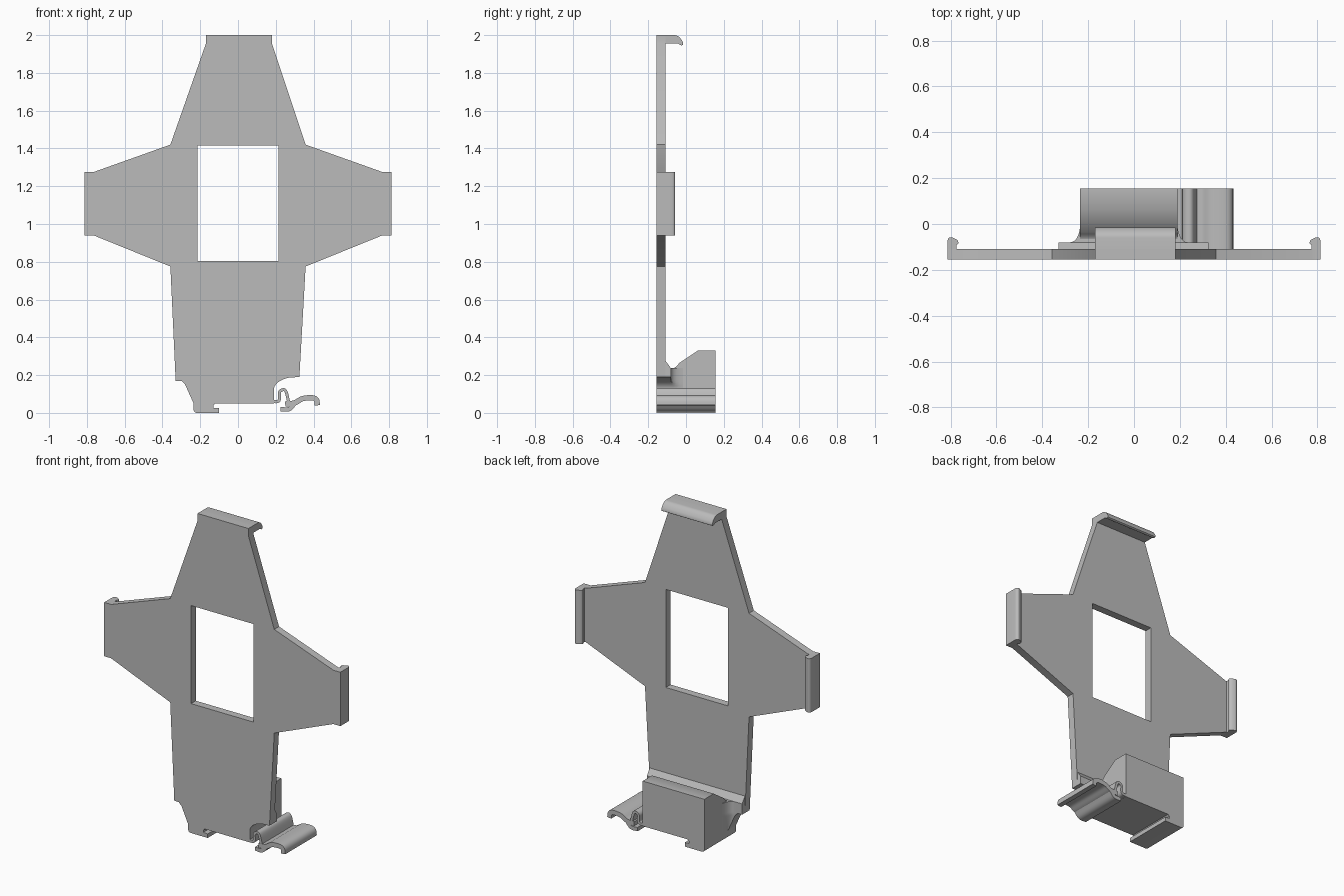
import bpy, bmesh, math
from mathutils import Vector

cube = bpy.data.objects.get("Cube")
if cube:
    bpy.data.objects.remove(cube, do_unlink=True)

grey = bpy.data.materials.new("plain grey plastic")
grey.use_nodes = True
grey.diffuse_color = (0.5, 0.5, 0.5, 1)
grey.node_tree.nodes["Principled BSDF"].inputs["Base Color"].default_value = grey.diffuse_color

# Main planes shared by the parts
HEIGHT = 2
FRONT, PLATE_BACK, PAD_BACK, BACK = -0.155, -0.108, -0.08, 0.155
INSIDE = (FRONT + PLATE_BACK) / 2
BLOCK_LEFT, BLOCK_RIGHT, BLOCK_BASE, BLOCK_TOP = -0.235, 0.19, 0.05, 0.33
ARM_REACH, ARM_LOW, ARM_HIGH = 0.813, 0.94, 1.275
LIP_LEFT, LIP_RIGHT = -0.17, 0.18


def select(obj):
    bpy.ops.object.select_all(action='DESELECT')
    obj.select_set(True)
    bpy.context.view_layer.objects.active = obj


def loft(name, rings):
    """Skin a closed solid through rings of matching 3D points."""
    bm = bmesh.new()
    loops = [[bm.verts.new(point) for point in ring] for ring in rings]
    for near, far in zip(loops, loops[1:]):
        for i in range(len(near)):
            bm.faces.new((near[i - 1], near[i], far[i], far[i - 1]))
    bm.faces.new(loops[0])
    bm.faces.new(loops[-1])
    bmesh.ops.remove_doubles(bm, verts=bm.verts, dist=0.0005)
    bmesh.ops.recalc_face_normals(bm, faces=bm.faces)
    mesh = bpy.data.meshes.new(name)
    bm.to_mesh(mesh)
    bm.free()
    mesh.materials.append(grey)
    obj = bpy.data.objects.new(name, mesh)
    bpy.context.collection.objects.link(obj)
    select(obj)
    bpy.ops.object.shade_smooth_by_angle(angle=math.radians(35))
    return obj


def prism(name, profile, axis, start, end):
    """Extrude a 2D profile along x (y,z), y (x,z) or z (x,y)."""
    def place(point, depth):
        coords = list(point)
        coords.insert("xyz".index(axis), depth)
        return coords
    return loft(name, [[place(p, depth) for p in profile] for depth in (start, end)])


def bend(start, corner, end, steps=6):
    """Points on a smooth curve that rounds off a corner."""
    a, b, c = Vector(start), Vector(corner), Vector(end)
    return [a.lerp(b, i / steps).lerp(b.lerp(c, i / steps), i / steps)
            for i in range(steps + 1)]


def box(left, right, low, high):
    return [(left, low), (right, low), (right, high), (left, high)]


def ribbon(name, path, thickness, steps=5):
    """Extrude a strip of even thickness that follows a smooth path."""
    pts = [Vector(p) for p in path]
    pts = [pts[0] * 2 - pts[1]] + pts + [pts[-1] * 2 - pts[-2]]
    line = []
    for a, b, c, d in zip(pts, pts[1:], pts[2:], pts[3:]):
        for i in range(steps):
            t = i / steps
            line.append(b + (c - a) * t / 2 + (a * 2 - b * 5 + c * 4 - d) * t ** 2 / 2
                        + (b * 3 - a - c * 3 + d) * t ** 3 / 2)
    line.append(pts[-2])
    upper, lower = [], []
    for i, point in enumerate(line):
        along = line[min(i + 1, len(line) - 1)] - line[max(i - 1, 0)]
        offset = Vector((-along.y, along.x)).normalized() * thickness / 2
        upper.append(point + offset)
        lower.append(point - offset)
    return prism(name, upper + lower[::-1], "y", FRONT, BACK)


# Cross-shaped plate: uneven foot, mirrored arms and top
foot = [(-0.33, 0.17), (-0.3, 0.17), (-0.28, 0.15),
        (BLOCK_LEFT, BLOCK_BASE), (BLOCK_RIGHT, BLOCK_BASE)]
foot += bend((BLOCK_RIGHT, 0.13), (0.2, 0.17), (0.27, 0.187)) + [(0.325, 0.19)]
waist, shoulder, neck = (0.358, 0.775), (0.358, 1.42), 1.955
arm = [waist, (0.765, ARM_LOW), (ARM_REACH, ARM_LOW),
       (ARM_REACH, ARM_HIGH), (0.765, ARM_HIGH), shoulder]
top = [(LIP_RIGHT, neck), (LIP_RIGHT, HEIGHT), (LIP_LEFT, HEIGHT), (LIP_LEFT, neck)]
mirrored_arm = [(-x, z) for x, z in reversed(arm)]
plate = prism("cross_plate", foot + arm + top + mirrored_arm, "y", FRONT, PLATE_BACK)

# Rectangular window through the plate
cutter = prism("window_cutter", box(-0.215, 0.215, 0.805, 1.415), "y", -1, 1)
cutter.hide_render = True
cut = plate.modifiers.new("window", 'BOOLEAN')
cut.operation, cut.object, cut.solver = 'DIFFERENCE', cutter, 'EXACT'
select(plate)
bpy.ops.object.modifier_apply(modifier=cut.name)
bpy.data.objects.remove(cutter, do_unlink=True)

# Top lip with a rounded nose
nose = bend((-0.06, HEIGHT), (-0.035, HEIGHT), (-0.015, 1.96))
nose += bend((-0.015, 1.95), (-0.025, 1.94), (-0.04, neck))
prism("top_lip", [(INSIDE, HEIGHT)] + nose + [(INSIDE, neck)], "x", LIP_LEFT, LIP_RIGHT)

# Side lips, one per arm
hook = bend((ARM_REACH, -0.08), (ARM_REACH, -0.045), (0.78, -0.065))
hook += bend((0.77, -0.07), (0.76, -0.085), (0.773, -0.09))
hook = [(ARM_REACH, INSIDE)] + hook + [(0.773, INSIDE)]
for name, sign in (("left_lip", 1), ("right_lip", -1)):
    prism(name, [(sign * x, y) for x, y in hook], "z", ARM_LOW, ARM_HIGH)

# Thickened foot, with a hollow fillet that flows into the block
valley, ridge = 0.237, 0.275


def foot_ring(y, crest, spread):
    low, high = BLOCK_LEFT - spread, BLOCK_RIGHT + spread
    outline = [(foot[0][0], crest)] + foot + [(foot[-1][0], crest)]
    return [(min(max(x, low), high), y, z) for x, z in outline]


rings = [foot_ring(INSIDE, ridge, 1), foot_ring(PLATE_BACK, ridge, 1),
         foot_ring(PAD_BACK, valley, 1)]
rings += [foot_ring(y, valley, spread)
          for spread, y in bend((0.045, PAD_BACK), (0.01, PAD_BACK), (0, -0.015))]
loft("foot_pad", rings)

# Mounting block with a sloped top and a valley behind the plate
side = [(INSIDE, BLOCK_BASE), (BACK, BLOCK_BASE), (BACK, BLOCK_TOP), (0.063, BLOCK_TOP)]
side += bend((-0.035, 0.265), (-0.06, 0.23), (PAD_BACK, valley))
side += [(PLATE_BACK, ridge), (INSIDE, ridge)]
prism("mount_block", side, "x", BLOCK_LEFT, BLOCK_RIGHT)

# Fixed hook rail under the block
rail = [(BLOCK_LEFT, BLOCK_BASE)] + bend((BLOCK_LEFT, 0.02), (BLOCK_LEFT, 0), (-0.215, 0))
rail += [(-0.1, 0), (-0.1, 0.025), (-0.13, 0.027), (-0.13, 0.04), (-0.12, BLOCK_BASE)]
prism("hook_rail", rail, "y", FRONT, BACK)

# Spring clip: looped strip, gripping toe and release lever
ribbon("clip_spring", [(0.18, 0.06), (0.21, 0.06), (0.22, 0.075), (0.22, 0.11),
                       (0.24, 0.123), (0.255, 0.11), (0.27, 0.05)], 0.016)
ribbon("clip_toe", [(0.225, 0.02), (0.27, 0.02), (0.3, 0.05)], 0.023)
ribbon("release_lever", [(0.25, 0.047), (0.3, 0.053), (0.34, 0.075),
                         (0.39, 0.08), (0.415, 0.07), (0.42, 0.04)], 0.028)
